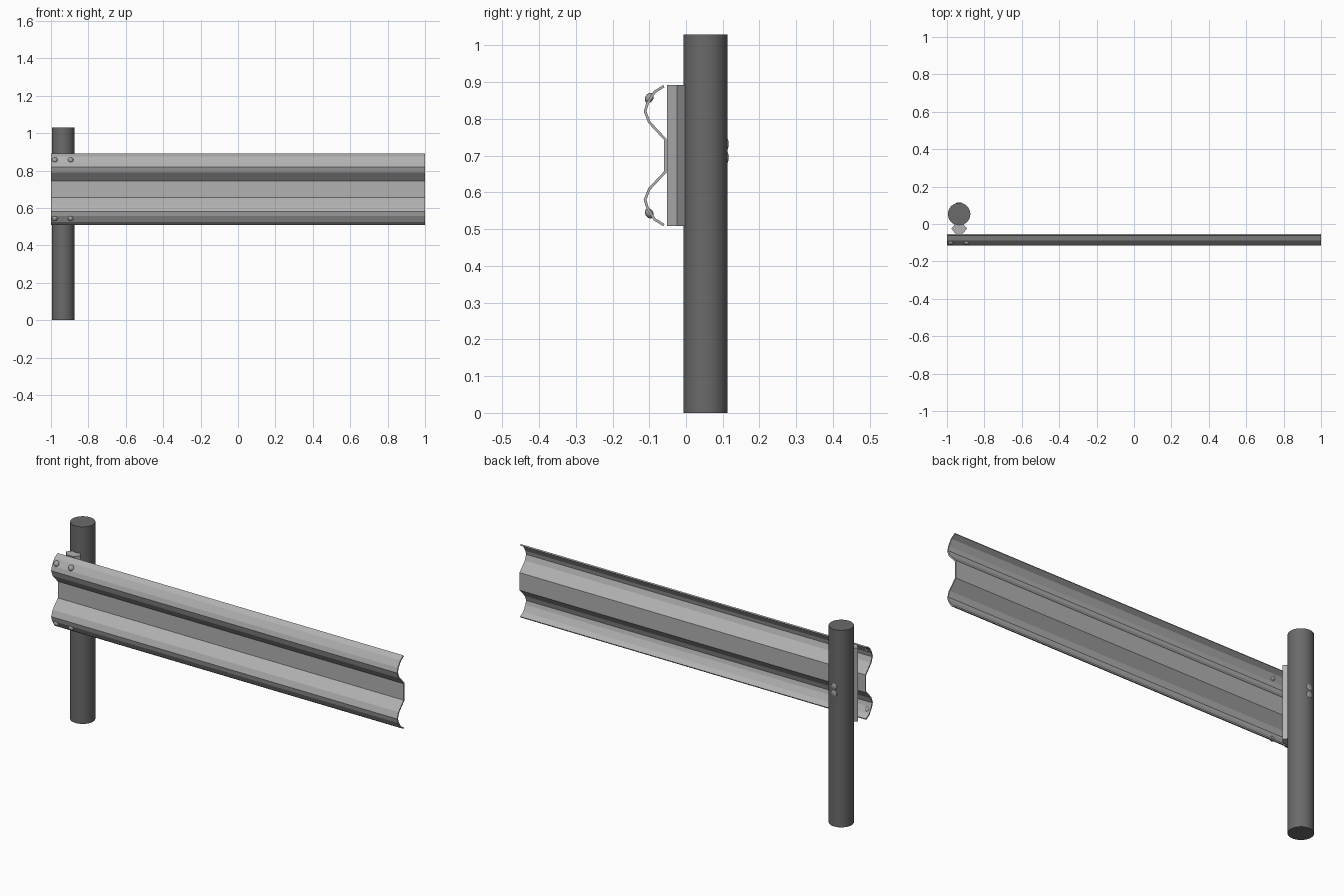
import bpy, bmesh, math
from mathutils import Vector

if "Cube" in bpy.data.objects:
    bpy.data.objects.remove(bpy.data.objects["Cube"])


def material(name, v):
    m = bpy.data.materials.new(name)
    m.diffuse_color = (v, v, v, 1)
    m.use_nodes = True
    m.node_tree.nodes["Principled BSDF"].inputs["Base Color"].default_value = m.diffuse_color
    return m


steel = material("galvanised grey", 0.44)
dark = material("dark post grey", 0.145)
bolt_grey = material("bolt grey", 0.36)


def prism(name, pts, depth, mat):
    """Extrude a closed loop of 3D points along a vector."""
    bm = bmesh.new()
    face = bm.faces.new([bm.verts.new(p) for p in pts])
    out = bmesh.ops.extrude_face_region(bm, geom=[face])
    bmesh.ops.translate(bm, vec=depth,
                        verts=[g for g in out["geom"] if isinstance(g, bmesh.types.BMVert)])
    bmesh.ops.recalc_face_normals(bm, faces=bm.faces)
    me = bpy.data.meshes.new(name)
    bm.to_mesh(me)
    bm.free()
    me.materials.append(mat)
    ob = bpy.data.objects.new(name, me)
    bpy.context.collection.objects.link(ob)
    return ob


def bolt(name, loc, normal, r, h):
    """Domed bolt head facing along its normal."""
    bpy.ops.mesh.primitive_uv_sphere_add(segments=16, ring_count=8, radius=1, location=loc)
    ob = bpy.context.object
    ob.name = name
    ob.scale = (r, r, h)
    ob.rotation_euler = Vector(normal).to_track_quat('Z', 'Y').to_euler()
    ob.data.materials.append(bolt_grey)
    bpy.ops.object.shade_smooth()


PX, PY, ZM = -0.935, 0.053, 0.70

# Round post
bpy.ops.mesh.primitive_cylinder_add(vertices=32, radius=0.06, depth=1.03, location=(PX, PY, 0.515))
post = bpy.context.object
post.name = "post"
post.data.materials.append(dark)
bpy.ops.object.shade_smooth_by_angle(angle=math.radians(40))

# Hexagonal spacer block between post and rail
hexagon = [(-0.042, -0.024), (-0.02, -0.052), (0.02, -0.052),
           (0.042, -0.024), (0.02, 0.0), (-0.02, 0.0)]
prism("spacer_block", [(PX + x, y, 0.508) for x, y in hexagon], (0, 0, 0.384), steel)

# W-beam rail: upper half profile (y, height above middle), mirrored, then thickened
upper = [(-0.062, 0.192), (-0.088, 0.176), (-0.108, 0.144),
         (-0.115, 0.12), (-0.103, 0.089), (-0.06, 0.043)]
front = [Vector(p) for p in upper] + [Vector((y, -z)) for y, z in reversed(upper)]
back = []
T = 0.007
for i, p in enumerate(front):
    dirs = []
    if i > 0:
        dirs.append((p - front[i - 1]).normalized())
    if i < len(front) - 1:
        dirs.append((front[i + 1] - p).normalized())
    norms = [Vector((-d.y, d.x)) for d in dirs]
    n = sum(norms, Vector((0, 0))).normalized()
    back.append(p + n * T / n.dot(norms[0]))
loop = front + back[::-1]
prism("rail", [(-1, p.x, ZM + p.y) for p in loop], (2, 0, 0), steel)

# Rail bolts, two at the top and two at the bottom
for s, label in ((1, "upper"), (-1, "lower")):
    for x, side in ((-0.98, "left"), (-0.895, "right")):
        bolt(f"rail_bolt_{label}_{side}", (x, -0.100, ZM + s * 0.157),
             (-0.0, -0.85, s * 0.53), 0.015, 0.011)

# Bolts on the back of the post
for z, label in ((0.732, "upper"), (0.695, "lower")):
    bolt(f"post_bolt_{label}", (PX, 0.1115, z), (0, 1, 0), 0.016, 0.0045)
